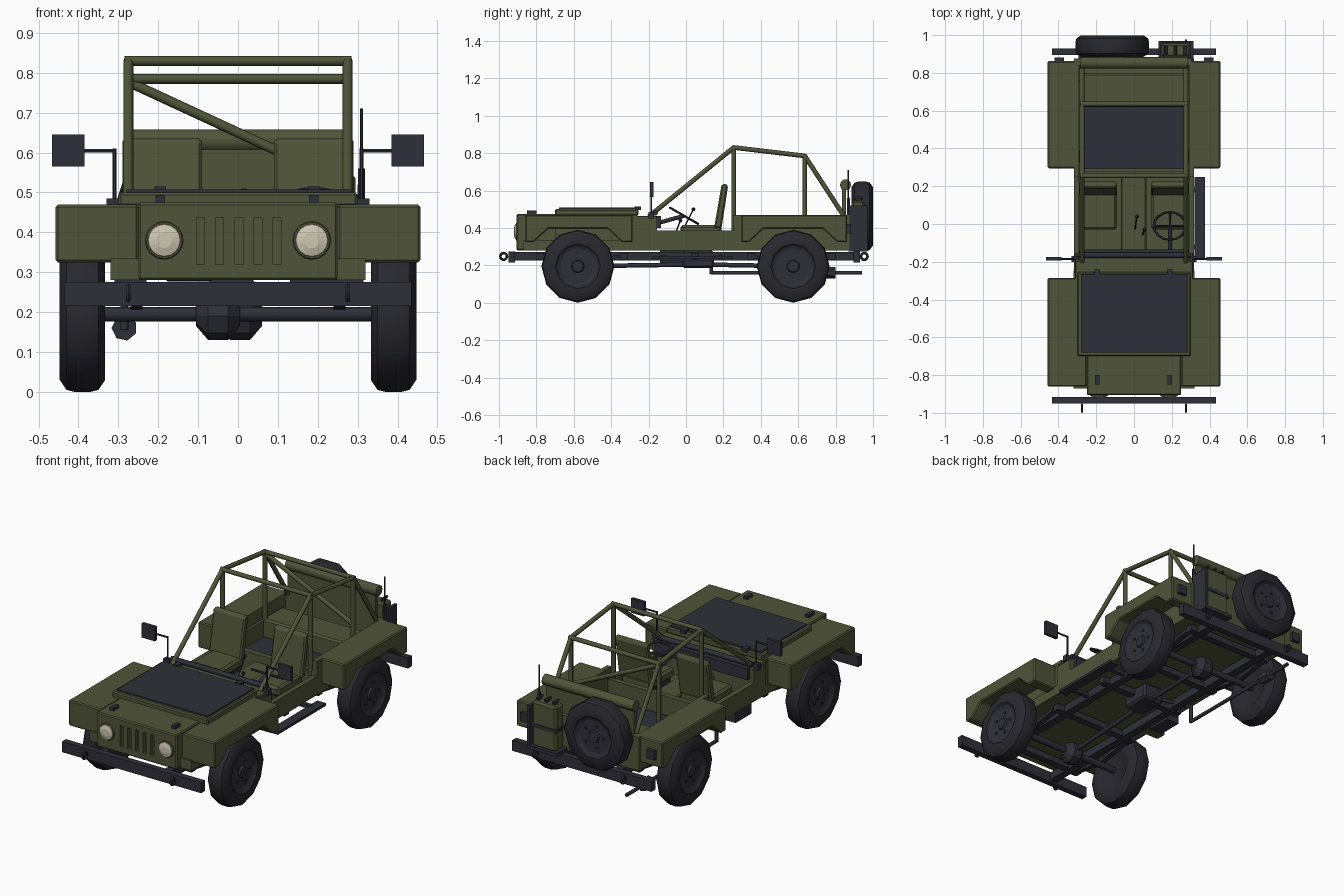
import bpy, bmesh, math
from mathutils import Vector

if "Cube" in bpy.data.objects:
    bpy.data.objects.remove(bpy.data.objects["Cube"])


def material(name, rgb):
    m = bpy.data.materials.new(name)
    m.diffuse_color = (*rgb, 1)
    m.use_nodes = True
    m.node_tree.nodes["Principled BSDF"].inputs["Base Color"].default_value = m.diffuse_color
    return m


GREEN = material("olive green", (0.080, 0.089, 0.041))
DARK = material("dark grey", (0.028, 0.028, 0.040))
TYRE = material("tyre black", (0.021, 0.021, 0.028))
CREAM = material("lamp cream", (0.61, 0.565, 0.445))
SIDES = (("left", -1), ("right", 1))


def finish(name, bm, mat, smooth=None):
    bmesh.ops.recalc_face_normals(bm, faces=bm.faces)
    me = bpy.data.meshes.new(name)
    bm.to_mesh(me)
    bm.free()
    me.materials.append(mat)
    if smooth:
        for p in me.polygons:
            p.use_smooth = True
        me.set_sharp_from_angle(angle=math.radians(smooth))
    ob = bpy.data.objects.new(name, me)
    bpy.context.collection.objects.link(ob)
    return ob


def prism(name, pts, x0, x1, mat, bevel=0):
    """Extrude a (y, z) outline along x."""
    bm = bmesh.new()
    f = bm.faces.new([bm.verts.new((x0, y, z)) for y, z in pts])
    new = bmesh.ops.extrude_face_region(bm, geom=[f])["geom"]
    bmesh.ops.translate(bm, vec=(x1 - x0, 0, 0),
                        verts=[v for v in new if isinstance(v, bmesh.types.BMVert)])
    ob = finish(name, bm, mat)
    if bevel:
        mod = ob.modifiers.new("bevel", "BEVEL")
        mod.width, mod.segments = bevel, 1
    return ob


def box(name, x0, x1, y0, y1, z0, z1, mat, bevel=0):
    return prism(name, [(y0, z0), (y1, z0), (y1, z1), (y0, z1)], x0, x1, mat, bevel)


def lathe(name, profile, centre, axis, mat, n=12, smooth=None, phase=0.0):
    """Spin an (offset along axis, radius) outline around an axis."""
    bm = bmesh.new()
    q = Vector(axis).to_track_quat('Z', 'Y')
    rings = []
    for t, r in profile:
        rings.append([bm.verts.new(Vector(centre) + q @ Vector(
            (r * math.cos(phase + math.tau * i / n), r * math.sin(phase + math.tau * i / n), t)))
            for i in range(n)])
    for a, b in zip(rings, rings[1:]):
        for i in range(n):
            j = (i + 1) % n
            bm.faces.new((a[i], a[j], b[j], b[i]))
    bm.faces.new(rings[0])
    bm.faces.new(rings[-1])
    return finish(name, bm, mat, smooth)


def tube(name, a, b, r, mat, n=8):
    d = Vector(b) - Vector(a)
    return lathe(name, [(0, r), (d.length, r)], a, d, mat, n, 50)


def ring(name, centre, normal, R, r, mat, n=12, m=6):
    bpy.ops.mesh.primitive_torus_add(location=centre, major_radius=R, minor_radius=r,
                                     major_segments=n, minor_segments=m)
    ob = bpy.context.object
    ob.name = name
    ob.rotation_euler = Vector(normal).to_track_quat('Z', 'Y').to_euler()
    ob.data.materials.append(mat)
    return ob


def wheel(name, centre, axis, n):
    c, a = Vector(centre), Vector(axis)
    lathe(name + "_tyre", [(-.045, .10), (-.057, .12), (-.057, .165), (-.04, .19), (-.02, .195), (.02, .195),
                           (.04, .19), (.057, .165), (.057, .12), (.04, .10)], c, a, TYRE, n, 40)
    lathe(name + "_rim", [(.03, .115), (.05, .115), (.042, .095), (.042, .035),
                          (.052, .03), (.052, .015)], c, a, DARK, n)
    q = a.to_track_quat('Z', 'Y')
    for i in range(5):
        t = math.tau * i / 5
        p = c + q @ Vector((.062 * math.cos(t), .062 * math.sin(t), .04))
        tube(name + "_nut", p, p + a * .009, .007, DARK, 6)


# wheels and spare
for side, s in SIDES:
    for end, y in (("front", -.578), ("rear", .573)):
        wheel(f"{end}_{side}_wheel", (s * .39, y, .195), (s, 0, 0), 12)
wheel("spare_wheel", (-.115, .942, .462), (0, 1, 0), 10)
tube("spare_mount", (-.115, .86, .462), (-.115, .91, .462), .05, DARK)

# nose with grille slots, hood and cowl
nose = box("nose", -.25, .25, -.905, -.69, .28, .475, GREEN, .006)
for i in range(5):
    x = -.094 + i * .048
    c = box("grille_slot_cutter", x - .01, x + .01, -.95, -.885, .32, .437, GREEN)
    c.hide_render = True
    c.hide_set(True)
    mod = nose.modifiers.new("slot", "BOOLEAN")
    mod.object, mod.operation, mod.solver = c, "DIFFERENCE", "EXACT"
box("engine_bay", -.31, .31, -.70, -.26, .28, .47, GREEN)
box("lower_valance", -.32, .32, -.87, -.25, .28, .335, GREEN)
box("hood", -.30, .30, -.70, -.255, .465, .50, GREEN, .006)
box("hood_panel", -.28, .285, -.68, -.265, .50, .508, DARK)
box("cowl", -.312, .312, -.29, -.155, .28, .465, GREEN, .005)
tube("dash_rail", (-.30, -.165, .48), (.30, -.165, .48), .015, DARK)
box("dashboard", -.29, .29, -.16, -.135, .40, .465, DARK)
for x in (-.195, .19):
    box("hood_latch", x - .012, x + .012, -.85, -.80, .47, .492, DARK)
    box("hood_hinge", x - .015, x + .015, -.275, -.24, .495, .515, DARK)
for side, s in SIDES:
    lathe(side + "_headlight", [(0, .043), (.014, .04), (.02, .02)],
          (s * .185, -.90, .38), (0, -1, 0), CREAM, 16)
    ring(side + "_headlight_rim", (s * .185, -.905, .38), (0, 1, 0), .043, .005, GREEN, 16)

# fenders and tub sides
for side, s in SIDES:
    for end, y0, y1, yw, xi in (("front", -.86, -.285, -.578, .25), ("rear", .295, .862, .573, .30)):
        prism(f"{end}_{side}_fender",
              [(y0, .47), (y0, .325), (yw - .235, .325), (yw - .16, .395), (yw + .16, .395),
               (yw + .235, .325), (y1, .325), (y1, .47)], s * xi, s * .457, GREEN, .006)
    prism(side + "_tub_side", [(-.26, .28), (.87, .28), (.87, .47), (.25, .47), (.25, .385),
                               (-.155, .385), (-.155, .45), (-.26, .45)],
          s * .29, s * .318, GREEN)
    prism(side + "_inner_arch", [(.33, .30), (.82, .30), (.76, .40), (.39, .40)],
          s * .275, s * .30, GREEN)
    # tail lamps
    box(side + "_tail_lamp", s * .37, s * .42, .855, .882, .37, .42, DARK)
    # mirrors
    tube(side + "_mirror_post", (s * .31, -.185, .46), (s * .31, -.185, .61), .005, DARK, 6)
    tube(side + "_mirror_arm", (s * .31, -.185, .605), (s * .40, -.185, .605), .005, DARK, 6)
    box(side + "_mirror", s * .385, s * .467, -.193, -.175, .565, .645, DARK)
    box(side + "_mirror_bracket", s * .295, s * .33, -.20, -.17, .45, .485, DARK)

# tub floor, rear bench and tailgate
box("tub_floor", -.30, .30, -.20, .87, .28, .30, GREEN)
box("cargo_mat", -.275, .275, .29, .63, .30, .308, DARK)
box("bulkhead", -.30, .30, .25, .28, .30, .41, GREEN)
box("rear_bench", -.285, .285, .62, .80, .30, .41, GREEN, .01)
box("tailgate", -.318, .318, .84, .875, .28, .47, GREEN)
box("rear_upper_panel", -.275, .275, .835, .855, .46, .62, GREEN)
tube("canvas_roll", (-.285, .853, .63), (.285, .853, .63), .03, GREEN, 10)

# seats, console and controls
for side, s in SIDES:
    box(side + "_seat_cushion", s * .09, s * .275, -.03, .19, .36, .415, GREEN, .012)
    box(side + "_seat_base", s * .105, s * .26, -.01, .17, .30, .36, DARK)
    prism(side + "_seat_back", [(.15, .40), (.19, .40), (.225, .625), (.212, .638), (.19, .63)],
          s * .09, s * .29, GREEN, .008)
box("centre_console", -.07, .065, -.155, .25, .30, .37, GREEN, .006)
for x, y, dy, h in ((.005, -.03, .07, .50), (.045, -.06, .03, .44)):
    tube("gear_lever", (x, y, .36), (x + .01, y + dy, h), .004, DARK, 6)
    lathe("gear_knob", [(-.01, .005), (0, .011), (.01, .005)], (x + .01, y + dy, h), (0, 0, 1), DARK, 8)
tilt = Vector((0, .5, .87))
hub = Vector((.19, -.01, .465))
ring("steering_wheel", hub, tilt, .085, .007, DARK, 16)
tube("steering_column", (.19, -.155, .425), hub, .011, DARK)
for x, y, z in ((-.083, 0, 0), (.083, 0, 0), (0, .072, -.042)):
    tube("steering_spoke", hub, hub + Vector((x, y, z)), .006, DARK, 6)

# roll cage
FRONT, REAR = (.255, .83), (.635, .785)
for side, s in SIDES:
    x = s * .275
    for part, a, b in (("front_stay", (-.20, .46), FRONT), ("top_rail", FRONT, REAR),
                       ("rear_stay", REAR, (.84, .47)), ("front_post", (.255, .38), FRONT),
                       ("rear_post", (.635, .40), REAR)):
        tube(f"cage_{side}_{part}", (x, *a), (x, *b), .0125, GREEN)
for part, (y, z) in (("front", FRONT), ("rear", REAR)):
    tube(f"cage_{part}_crossbar", (-.285, y, z), (.285, y, z), .0125, GREEN)
tube("cage_diagonal", (-.27, .635, .775), (.27, .635, .525), .0125, GREEN)

# bumpers and tow rings
for end, y0, y1, yr in (("front", -.95, -.915, -.975), ("rear", .895, .93, .953)):
    box(end + "_bumper", -.435, .435, y0, y1, .215, .275, DARK)
    for side, s in SIDES:
        ring(f"{end}_{side}_tow_ring", (s * .275, yr, .248), (1, 0, 0), .018, .007, DARK, 10)

# fuel can, its rack and aerial
box("fuel_can", .145, .295, .885, .955, .29, .545, GREEN, .01)
box("can_rack_floor", .13, .315, .87, .97, .275, .295, DARK)
box("can_rack_side", .30, .315, .875, .97, .29, .52, DARK)
box("can_strap", .14, .30, .88, .96, .40, .42, DARK)
for x in (.17, .22, .27):
    tube("can_handle", (x, .895, .56), (x, .945, .56), .008, DARK, 6)
    box("can_handle_foot", x - .005, x + .005, .91, .93, .54, .56, DARK)
tube("aerial", (.31, .868, .46), (.31, .868, .71), .004, DARK, 6)
tube("aerial_base", (.31, .868, .47), (.31, .868, .56), .009, DARK, 6)

# chassis frame
for side, s in SIDES:
    box(side + "_chassis_rail", s * .18, s * .225, -.92, .90, .225, .27, DARK)
    for y in (-.578, .573):
        prism(side + "_leaf_spring", [(y - .22, .24), (y, .205), (y + .22, .24), (y + .22, .255),
                                      (y, .225), (y - .22, .255)], s * .24, s * .27, DARK)
for y in (-.78, -.33, .05, .35, .78):
    box("cross_member", -.27, .27, y - .02, y + .02, .23, .265, DARK)
box("right_side_step", .32, .375, -.18, .25, .235, .25, DARK)
for y in (-.12, .18):
    box("step_bracket", .20, .33, y - .012, y + .012, .235, .255, DARK)
box("left_battery_box", -.31, -.23, -.14, .0, .215, .28, DARK)

# axles, gearbox, shafts and exhaust
for end, y, x in (("front", -.578, -.05), ("rear", .573, .005)):
    tube(end + "_axle", (-.35, y, .195), (.35, y, .195), .018, DARK)
    lathe(end + "_differential", [(-.055, .025), (-.025, .06), (.025, .06), (.055, .025)],
          (x, y, .19), (1, 0, 0), DARK, 8)
    tube(end + "_drive_shaft", (x, y, .195), (-.02, .06, .205), .012, DARK)
box("gearbox", -.08, .05, -.02, .15, .185, .28, DARK, .012)
tube("exhaust_pipe", (-.285, .135, .16), (-.285, .94, .16), .01, DARK)
tube("exhaust_riser", (-.285, .135, .155), (-.285, .135, .26), .01, DARK)
tube("exhaust_inlet", (-.285, .135, .25), (-.05, .08, .25), .01, DARK)
tube("exhaust_silencer", (-.285, .73, .16), (-.285, .80, .16), .032, DARK, 7)
